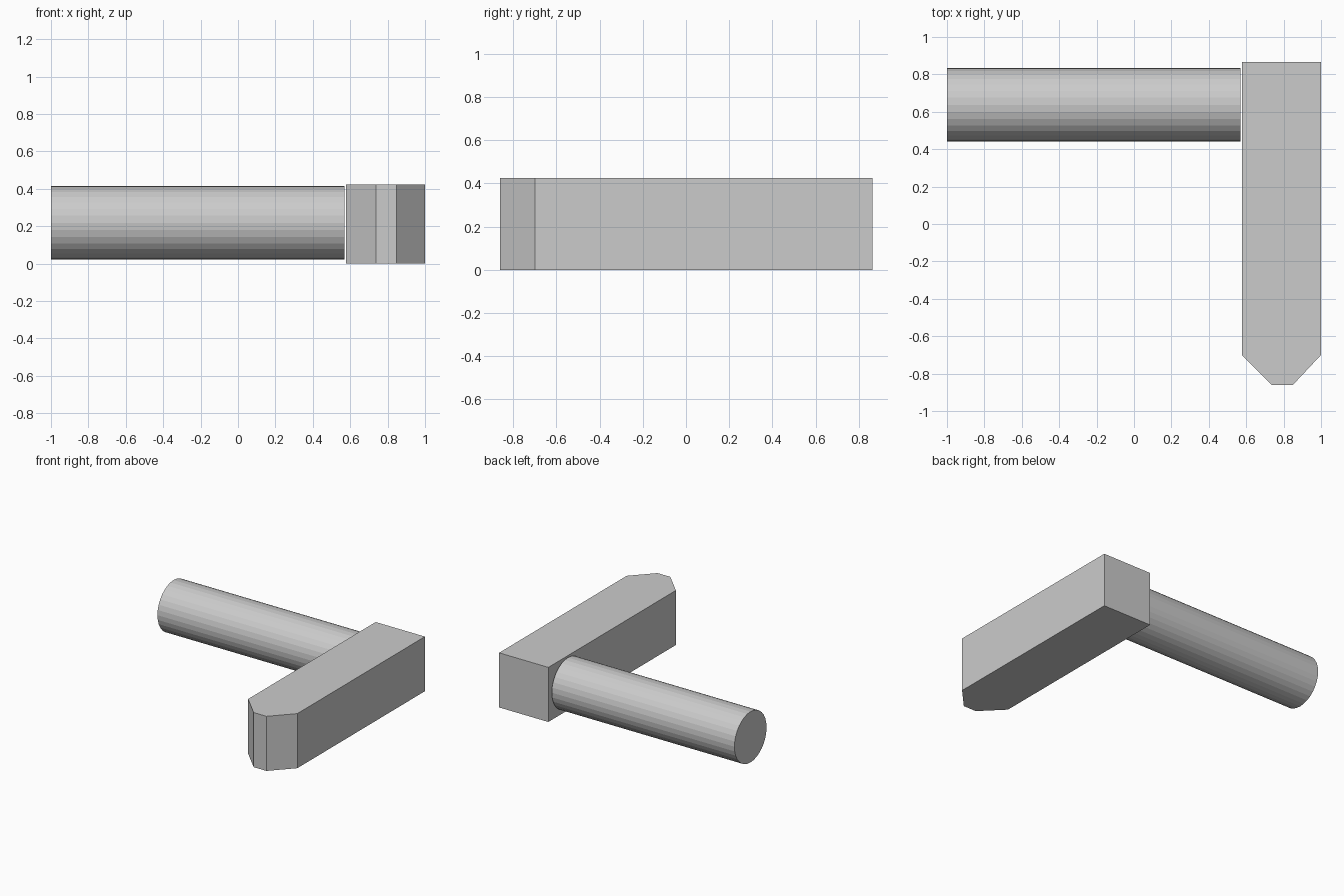
import bpy
import bmesh
from math import pi

if "Cube" in bpy.data.objects:
    bpy.data.objects.remove(bpy.data.objects["Cube"])


def prism(name, outline, height):
    """Extrude a flat outline upwards from z = 0."""
    bm = bmesh.new()
    base = bm.faces.new([bm.verts.new((x, y, 0)) for x, y in outline])
    top = bmesh.ops.extrude_face_region(bm, geom=[base])["geom"]
    verts = [v for v in top if isinstance(v, bmesh.types.BMVert)]
    bmesh.ops.translate(bm, verts=verts, vec=(0, 0, height))
    bmesh.ops.recalc_face_normals(bm, faces=bm.faces)
    mesh = bpy.data.meshes.new(name)
    bm.to_mesh(mesh)
    bm.free()
    obj = bpy.data.objects.new(name, mesh)
    bpy.context.collection.objects.link(obj)
    return obj


# Square bar with a chamfered front end
prism("head_bar", [(0.577, 0.865), (0.577, -0.70), (0.738, -0.862),
                   (0.848, -0.862), (1.0, -0.70), (1.0, 0.865)], 0.424)

# Round handle along x, stopping just short of the bar
x0, x1 = -1.0, 0.569
bpy.ops.mesh.primitive_cylinder_add(
    vertices=32, radius=0.197, depth=x1 - x0,
    location=((x0 + x1) / 2, 0.637, 0.218), rotation=(0, pi / 2, 0))
bpy.context.object.name = "handle"
